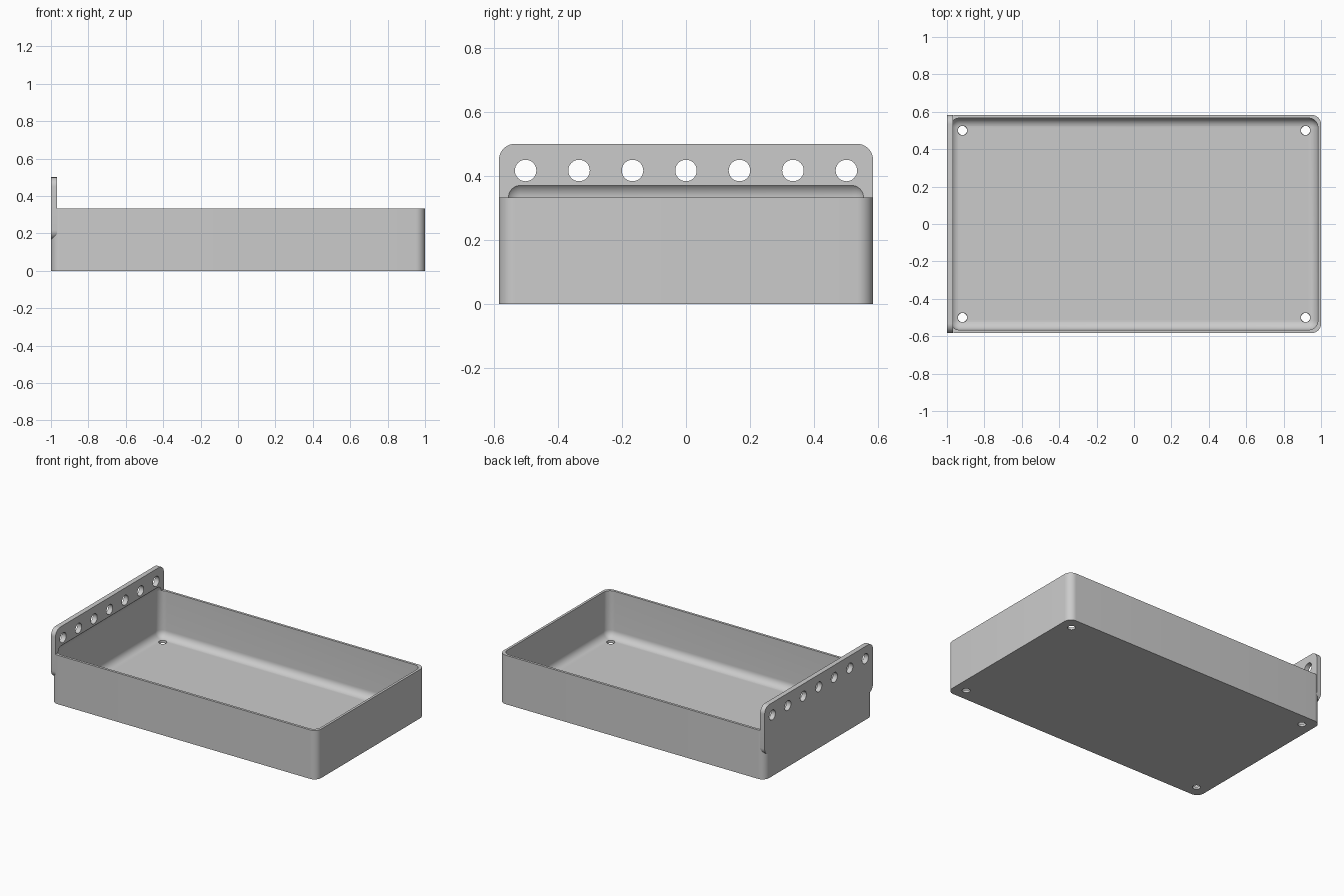
import bpy
import bmesh
import math

if "Cube" in bpy.data.objects:
    bpy.data.objects.remove(bpy.data.objects["Cube"], do_unlink=True)

L, W, H = 1.0, 0.583, 0.333      # half length, half width, tray height
WALL, R, PLATE = 0.0167, 0.05, 0.0333

grey = bpy.data.materials.new("plain grey")
grey.use_nodes = True
grey.diffuse_color = (0.6, 0.6, 0.6, 1)
grey.node_tree.nodes["Principled BSDF"].inputs["Base Color"].default_value = (0.6, 0.6, 0.6, 1)


def finish(bm, name):
    mesh = bpy.data.meshes.new(name)
    bmesh.ops.recalc_face_normals(bm, faces=bm.faces)
    bm.to_mesh(mesh)
    bm.free()
    mesh.materials.append(grey)
    obj = bpy.data.objects.new(name, mesh)
    bpy.context.collection.objects.link(obj)
    return obj


def rounded_box(name, lo, hi, axis=None):
    """Box with rounded edges: those along one axis, or all of them."""
    bm = bmesh.new()
    bmesh.ops.create_cube(bm, size=1)
    for v in bm.verts:
        v.co = [lo[i] if v.co[i] < 0 else hi[i] for i in range(3)]

    def along(e):
        d = e.verts[0].co - e.verts[1].co
        return axis is None or abs(d[axis]) > d.length * 0.9

    edges = [e for e in bm.edges if along(e)]
    bmesh.ops.bevel(bm, geom=edges, offset=R, segments=10, profile=0.5, affect='EDGES')
    return finish(bm, name)


def drill(name, r1, r2, depth, location, turn=0):
    bm = bmesh.new()
    bmesh.ops.create_cone(bm, cap_ends=True, segments=32, radius1=r1, radius2=r2, depth=depth)
    obj = finish(bm, name)
    obj.location = location
    obj.rotation_euler.y = turn
    return obj


def combine(target, tool, operation):
    bpy.context.view_layer.objects.active = target
    mod = target.modifiers.new(operation.title(), 'BOOLEAN')
    mod.operation, mod.solver, mod.object = operation, 'EXACT', tool
    bpy.ops.object.modifier_apply(modifier=mod.name)
    bpy.data.objects.remove(tool, do_unlink=True)


# Tray body with the mounting plate on its right end
tray = rounded_box("tray", (-L, -W, 0), (L, W, H), axis=2)
plate = rounded_box("mounting_plate", (-L, -W, H / 2), (-L + PLATE, W, 0.5), axis=0)
combine(tray, plate, 'UNION')

# Hollow with a filleted floor, also scooping the plate above the rim
hollow = rounded_box("hollow", (WALL - L, WALL - W, WALL), (L - WALL, W - WALL, H + R))
combine(tray, hollow, 'DIFFERENCE')

# Row of hanging holes through the plate
for i in range(-3, 4):
    hole = drill("plate_hole", 0.0335, 0.0335, 0.2, (-L, i / 6, 0.4167), math.pi / 2)
    combine(tray, hole, 'DIFFERENCE')

# Drain holes near the floor corners
for x in (-0.917, 0.917):
    for y in (-0.5, 0.5):
        combine(tray, drill("drain_hole", 0.0235, 0.0265, 0.06, (x, y, 0.01)), 'DIFFERENCE')

# Smooth rounded corners with crisp edges
bpy.ops.object.select_all(action='DESELECT')
tray.select_set(True)
bpy.context.view_layer.objects.active = tray
bpy.ops.object.shade_smooth_by_angle(angle=math.radians(30))
